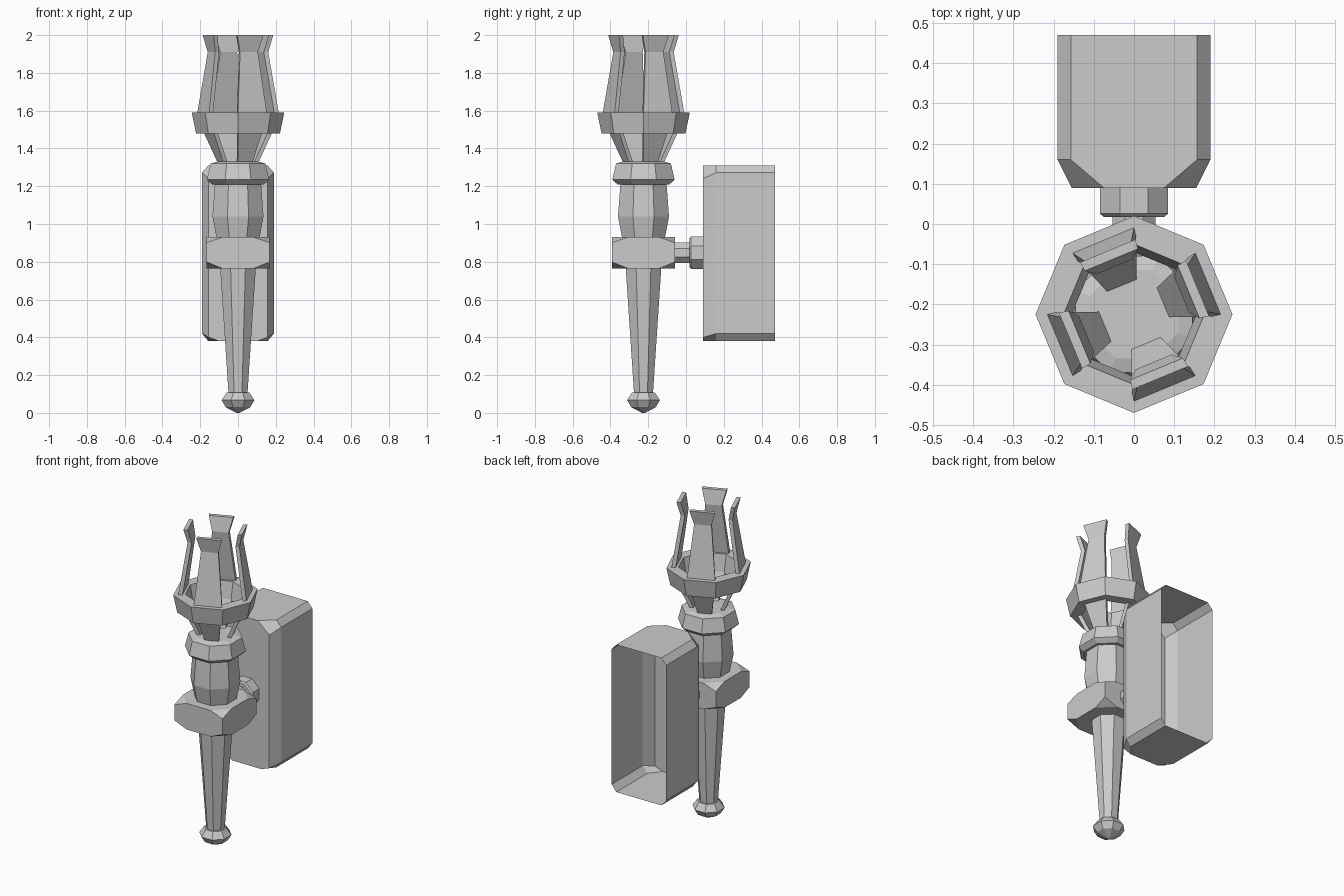
import bpy, math
from mathutils import Matrix, Vector

if "Cube" in bpy.data.objects:
    bpy.data.objects.remove(bpy.data.objects["Cube"])

AXIS_Y = -0.225
FLAT = 1 / math.cos(math.pi / 8)   # apothem -> corner radius of an octagon


def make(name, verts, faces):
    me = bpy.data.meshes.new(name)
    me.from_pydata([tuple(v) for v in verts], [], faces)
    me.update()
    ob = bpy.data.objects.new(name, me)
    bpy.context.collection.objects.link(ob)
    return ob


def loft(name, loops, cap_start=True, cap_end=True, closed=False):
    """Skin a list of equal-length loops."""
    n, m = len(loops[0]), len(loops)
    verts = [v for lp in loops for v in lp]
    faces = []
    for i in range(m if closed else m - 1):
        a, b = i * n, ((i + 1) % m) * n
        faces += [(a + j, a + (j + 1) % n, b + (j + 1) % n, b + j) for j in range(n)]
    if not closed:
        if cap_start:
            faces.append(tuple(reversed(range(n))))
        if cap_end:
            faces.append(tuple(range((m - 1) * n, m * n)))
    return make(name, verts, faces)


def octagon(r, z, turn):
    return [(r * math.cos(turn + k * math.pi / 4),
             AXIS_Y + r * math.sin(turn + k * math.pi / 4), z) for k in range(8)]


def turned(name, profile, turn=math.pi / 8, scale=FLAT, closed=False):
    """Eight-sided turned part; radii are measured to the flats."""
    return loft(name, [octagon(r * scale, z, turn) for r, z in profile], closed=closed)


# Turned parts of the torch handle
turned("end_knob", [(.008, 0), (.065, .03), (.087, .068), (.06, .108)])
turned("tapered_shaft", [(.05, .10), (.095, .78)])
turned("neck", [(.112, .92), (.135, 1.04), (.122, 1.215)])
turned("cup", [(.138, 1.21), (.165, 1.235), (.145, 1.32), (.11, 1.33)])

# Flared hollow ring, corners on the axes
turned("basket_ring", [(.222, 1.48), (.245, 1.59), (.175, 1.59), (.155, 1.48)],
       turn=0, scale=1, closed=True)

# Four prongs above and four struts below the ring


def prong(name, sections, angle, t=.024):
    rot = Matrix.Rotation(angle, 4, 'Z')
    loops = []
    for a, w, z in sections:
        quad = [(a, -w), (a, w), (a - t, w * .95), (a - t, -w * .95)]
        loops.append([rot @ Vector((x, y, z)) + Vector((0, AXIS_Y, 0)) for x, y in quad])
    loft(name, loops)


for i in range(4):
    ang = math.radians(22.5 + 90 * i)
    prong(f"prong_{i}", [(.200, .083, 1.585), (.152, .051, 1.91), (.171, .075, 2.0)], ang)
    prong(f"strut_{i}", [(.098, .040, 1.32), (.170, .070, 1.49)], ang)

# Collar block with cut-off corners
h, z0, z1 = .168, .765, .93
verts, quads = [], {}
for sx in (-1, 1):
    for sy in (-1, 1):
        for z, d in ((z0, .035), (z1, -.03)):
            verts += [(sx * (h - .085), AXIS_Y + sy * h, z),
                      (sx * h, AXIS_Y + sy * (h - .085), z),
                      (sx * h, AXIS_Y + sy * h, z + d)]
import bmesh
bm = bmesh.new()
for v in verts:
    bm.verts.new(v)
bmesh.ops.convex_hull(bm, input=bm.verts)
bmesh.ops.dissolve_limit(bm, angle_limit=.02, verts=bm.verts, edges=bm.edges)
collar_mesh = bpy.data.meshes.new("collar_block")
bm.to_mesh(collar_mesh)
bm.free()
bpy.context.collection.objects.link(bpy.data.objects.new("collar_block", collar_mesh))


# Arm and flange joining the collar to the wall box
def along_y(name, profile, zc=.848):
    loops = []
    for r, y in profile:
        loops.append([(r * FLAT * math.cos(math.pi / 8 + k * math.pi / 4), y,
                       zc - r * FLAT * math.sin(math.pi / 8 + k * math.pi / 4))
                      for k in range(8)])
    loft(name, loops)


along_y("bracket_arm", [(.054, -.07), (.054, .03)])
along_y("bracket_flange", [(.076, .018), (.085, .026), (.085, .09)])


# Wall box: open-backed shell with chamfered front
def box_loop(y, x_side, x_top, z_top, x_bot, z_bot):
    right = [(x_bot, .38), (x_side, z_bot), (x_side, z_top), (x_top, 1.31)]
    pts = right + [(-x, z) for x, z in reversed(right)]
    return [(x, y, z) for x, z in reversed(pts)]


loft("wall_box", [box_loop(.09, .155, .075, 1.24, .10, .40),
                  box_loop(.16, .19, .157, 1.272, .157, .42),
                  box_loop(.47, .19, .157, 1.272, .157, .42)], cap_end=False)
